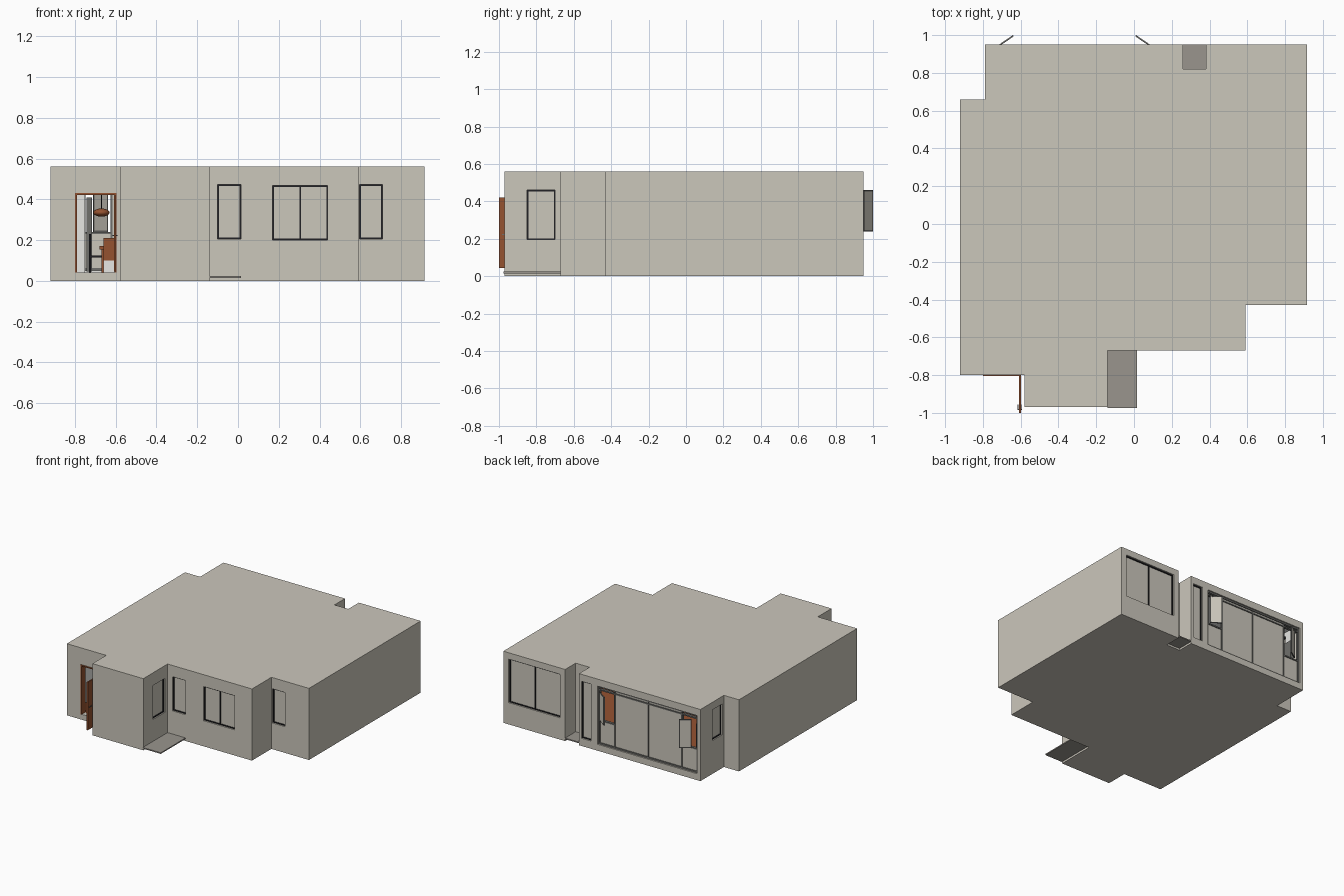
import bpy, bmesh, math
from mathutils import Matrix, Vector

if "Cube" in bpy.data.objects:
    bpy.data.objects.remove(bpy.data.objects["Cube"])


def mat(name, r, g, b):
    m = bpy.data.materials.new(name)
    m.diffuse_color = (r, g, b, 1)
    m.use_nodes = True
    m.node_tree.nodes["Principled BSDF"].inputs["Base Color"].default_value = m.diffuse_color
    return m


WALL = mat("warm_plaster", 0.60, 0.57, 0.50)
WHITE = mat("interior_white", 0.80, 0.80, 0.77)
STONE = mat("grey_paving", 0.32, 0.30, 0.27)
DARK = mat("black_frame", 0.015, 0.015, 0.018)
GREY = mat("grey_frame", 0.16, 0.16, 0.15)
WOOD = mat("brown_wood", 0.30, 0.085, 0.03)


def finish(bm, name, *mats):
    bmesh.ops.recalc_face_normals(bm, faces=bm.faces)
    me = bpy.data.meshes.new(name)
    bm.to_mesh(me)
    bm.free()
    for m in mats:
        me.materials.append(m)
    ob = bpy.data.objects.new(name, me)
    bpy.context.collection.objects.link(ob)
    return ob


def add_box(bm, x0, x1, y0, y1, z0, z1, frame=Matrix()):
    size = Matrix.Diagonal((x1 - x0, y1 - y0, z1 - z0, 1))
    mid = Matrix.Translation(((x0 + x1) / 2, (y0 + y1) / 2, (z0 + z1) / 2))
    bmesh.ops.create_cube(bm, size=1, matrix=frame @ mid @ size)


def boxes(name, m, items, frame=Matrix()):
    bm = bmesh.new()
    for it in items:
        add_box(bm, *it, frame)
    return finish(bm, name, m)


def place(x, y, angle):
    return Matrix.Translation((x, y, 0)) @ Matrix.Rotation(angle, 4, 'Z')


# Footprint, counter-clockwise
PLAN = [(-0.92, -0.80), (-0.58, -0.80), (-0.58, -0.97), (-0.14, -0.97),
        (-0.14, -0.67), (0.59, -0.67), (0.59, -0.43), (0.915, -0.43),
        (0.915, 0.95), (0.38, 0.95), (0.38, 0.82), (0.26, 0.82),
        (0.26, 0.95), (-0.79, 0.95), (-0.79, 0.66), (-0.92, 0.66)]


def inset(pts, d):
    out = []
    for i, p in enumerate(pts):
        a = (Vector(p) - Vector(pts[i - 1])).normalized()
        b = (Vector(pts[(i + 1) % len(pts)]) - Vector(p)).normalized()
        out.append((p[0] - d * (a.y + b.y), p[1] + d * (a.x + b.x)))
    return out


def prism(name, m, pts, z0, z1):
    bm = bmesh.new()
    lo = [bm.verts.new((x, y, z0)) for x, y in pts]
    hi = [bm.verts.new((x, y, z1)) for x, y in pts]
    bm.faces.new(lo)
    bm.faces.new(hi)
    for i in range(len(pts)):
        bm.faces.new((lo[i - 1], lo[i], hi[i], hi[i - 1]))
    return finish(bm, name, m)


# Floor slab and wooden floor
INNER = inset(PLAN, 0.04)
prism("floor_slab", WALL, PLAN, 0, 0.035)
prism("wooden_floor", WOOD, inset(PLAN, 0.038), 0.033, 0.042)

# Hollow walls with roof: outer skin plaster, inner skin white
bm = bmesh.new()
rings = [[bm.verts.new((x, y, z)) for x, y in pts]
         for pts, z in ((PLAN, 0.56), (PLAN, 0.035), (INNER, 0.035), (INNER, 0.53))]
bm.faces.new(rings[0])
bm.faces.new(rings[3]).material_index = 1
for k in range(3):
    a, b = rings[k], rings[k + 1]
    for i in range(len(PLAN)):
        bm.faces.new((a[i - 1], a[i], b[i], b[i - 1])).material_index = int(k == 2)
walls = finish(bm, "walls_and_roof", WALL, WHITE)

# Openings are collected here and cut at the end
cut = bmesh.new()


def frame_bars(x0, x1, z0, z1, t, y0=0.010, y1=0.030):
    return [(x0, x0 + t, y0, y1, z0, z1), (x1 - t, x1, y0, y1, z0, z1),
            (x0 + t, x1 - t, y0, y1, z0, z0 + t), (x0 + t, x1 - t, y0, y1, z1 - t, z1)]


def window(name, x, y, angle, w, z0, z1, double=False, m=DARK):
    f = place(x, y, angle)
    h = w / 2
    add_box(cut, -h, h, -0.03, 0.07, z0, z1, f)
    bars = frame_bars(-h, h, z0, z1, 0.007)
    if double:
        bars.append((-0.004, 0.004, 0.010, 0.030, z0, z1))
    boxes(name + "_frame", m, bars, f)
    boxes(name + "_pane", WALL, [(-h, h, 0.017, 0.023, z0, z1)], f)


window("front_narrow_window", -0.042, -0.67, 0, 0.115, 0.205, 0.472)
window("front_double_window", 0.305, -0.67, 0, 0.27, 0.20, 0.467, True)
window("front_right_window", 0.652, -0.43, 0, 0.112, 0.205, 0.472)
window("bay_side_window", -0.14, -0.775, math.pi / 2, 0.15, 0.195, 0.46)
window("left_side_window", -0.79, 0.74, -math.pi / 2, 0.12, 0.26, 0.50)
window("back_double_window", 0.646, 0.95, math.pi, 0.445, 0.17, 0.51, True)
window("balcony_door", 0.198, 0.95, math.pi, 0.085, 0.06, 0.505)

# Wide back glazing: two fixed panes, side panes with open casements above
g = place(-0.33, 0.95, math.pi)
W, Z0, Z1, ZM, S = 0.43, 0.05, 0.505, 0.235, 0.29
add_box(cut, -W, W, -0.03, 0.07, Z0, Z1, g)
bars = frame_bars(-W, W, Z0, Z1, 0.012)
bars += [(x - 0.005, x + 0.005, 0.010, 0.030, Z0, Z1) for x in (-S, 0, S)]
bars += [(a, b, 0.010, 0.030, ZM - 0.005, ZM + 0.005) for a, b in ((-W, -S), (S, W))]
bars += [(-W, W, 0.010, 0.030, 0.47, 0.48)]
boxes("back_glazing_frame", GREY, bars, g)
boxes("back_glazing_panes", WALL,
      [(-S, S, 0.017, 0.023, Z0, Z1), (-W, -S, 0.017, 0.023, Z0, ZM),
       (S, W, 0.017, 0.023, Z0, ZM)], g)
for name, x, dx in (("left_casement", -0.71, 0.07), ("right_casement", 0.08, -0.07)):
    f = place(x, 0.948, math.atan2(0.048, dx))
    boxes(name + "_frame", GREY, frame_bars(0, 0.086, 0.24, 0.46, 0.006, -0.004, 0.004), f)
    boxes(name + "_pane", WALL, [(0.004, 0.082, -0.0035, 0.0035, 0.244, 0.456)], f)

# Front doorway with its open door leaf
add_box(cut, -0.80, -0.597, -0.83, -0.73, 0.042, 0.43)
boxes("door_frame", WOOD, [(-0.80, -0.791, -0.806, -0.755, 0.042, 0.43),
                           (-0.606, -0.597, -0.806, -0.755, 0.042, 0.43),
                           (-0.791, -0.606, -0.806, -0.755, 0.421, 0.43)])
boxes("door_leaf", WOOD, [(-0.608, -0.599, -1.0, -0.806, 0.045, 0.42)])
boxes("door_handle", GREY, [(-0.616, -0.594, -0.985, -0.98, 0.22, 0.225),
                            (-0.616, -0.612, -0.985, -0.955, 0.22, 0.225),
                            (-0.596, -0.592, -0.985, -0.955, 0.22, 0.225)])

# Low paved plates at the entrance corner and in the back recess
boxes("front_step", STONE, [(-0.14, 0.015, -0.975, -0.67, 0.015, 0.024)])
boxes("recess_plate", STONE, [(0.26, 0.38, 0.82, 0.95, 0.015, 0.024)])

# Cut all openings
cutter = finish(cut, "opening_cutters")
cutter.hide_render = True
mod = walls.modifiers.new("openings", 'BOOLEAN')
mod.operation, mod.solver, mod.object = 'DIFFERENCE', 'EXACT', cutter
bpy.context.view_layer.objects.active = walls
bpy.ops.object.modifier_apply(modifier=mod.name)
bpy.data.objects.remove(cutter)

# Furniture seen through the doorway
boxes("dining_table", WOOD, [(-0.68, -0.40, 0.15, 0.42, 0.155, 0.17)] +
      [(x, x + 0.015, y, y + 0.015, 0.042, 0.155)
       for x in (-0.67, -0.425) for y in (0.16, 0.395)])
for i, y in enumerate((0.20, 0.33)):
    boxes(f"chair_{i + 1}", DARK, [(-0.73, -0.65, y, y + 0.07, 0.115, 0.125),
                                   (-0.73, -0.72, y, y + 0.07, 0.125, 0.23)] +
          [(x, x + 0.008, v, v + 0.008, 0.042, 0.115)
           for x in (-0.73, -0.658) for v in (y, y + 0.062)])
boxes("sideboard", WOOD, [(-0.66, -0.50, -0.10, 0.0, 0.10, 0.21)])
boxes("sideboard_base", WHITE, [(-0.66, -0.50, -0.10, 0.0, 0.042, 0.10)])
boxes("curtain", GREY, [(-0.742, -0.715, 0.82, 0.90, 0.045, 0.41)])

# Hanging lamp over the table
bm = bmesh.new()
bmesh.ops.create_uvsphere(bm, u_segments=20, v_segments=10, radius=0.04,
                          matrix=Matrix.Translation((-0.67, 0.28, 0.335)) @
                          Matrix.Diagonal((1, 1, 0.5, 1)))
for face in bm.faces:
    face.smooth = True
finish(bm, "lamp_shade", WOOD)
boxes("lamp_cord", DARK, [(-0.672, -0.668, 0.278, 0.282, 0.35, 0.53)])
